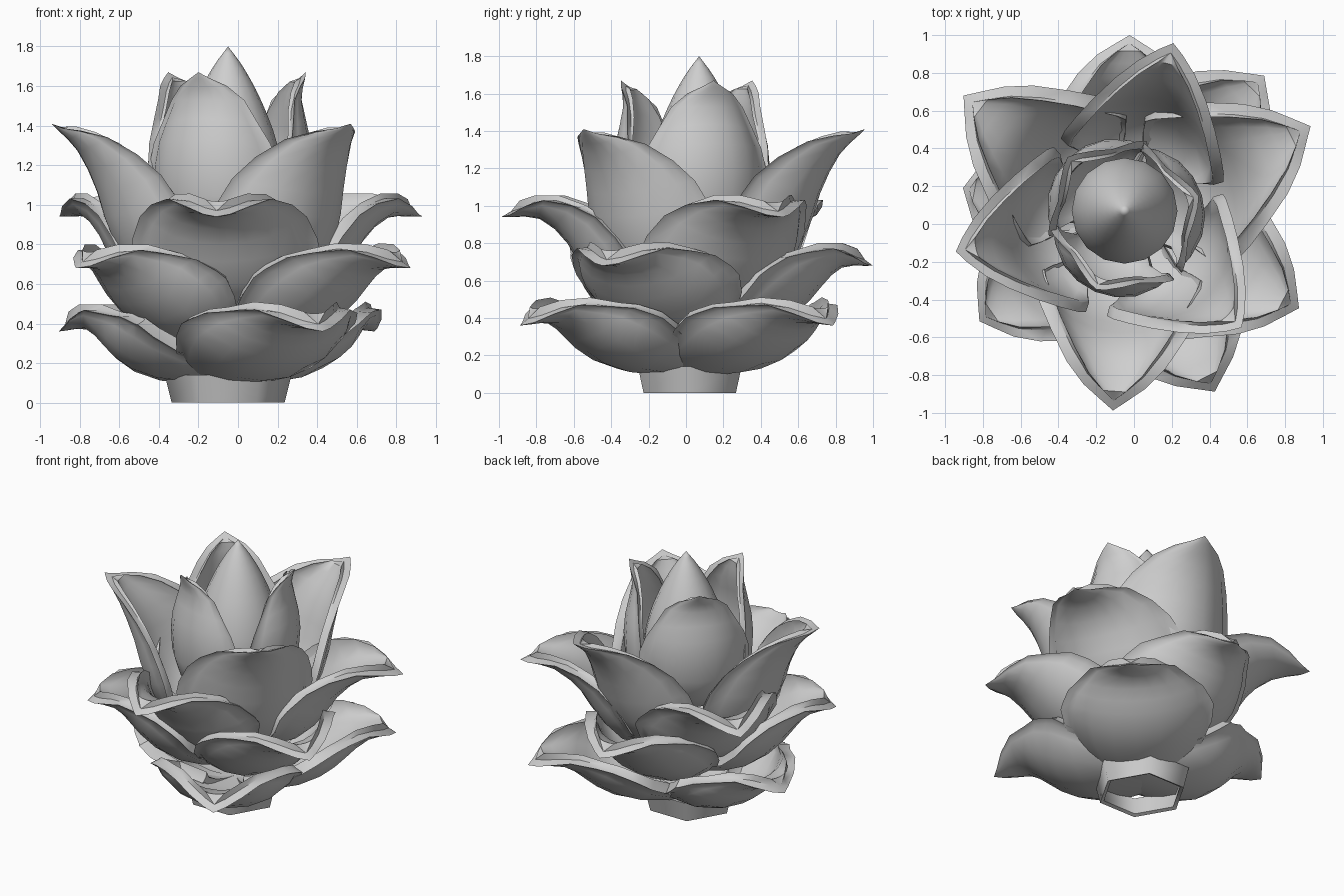
import bpy, bmesh, math
from mathutils import Vector

if "Cube" in bpy.data.objects:
    bpy.data.objects.remove(bpy.data.objects["Cube"])

CENTRE = Vector((-0.04, 0.03, 0))
grey = bpy.data.materials.new("grey")
grey.diffuse_color = (0.62, 0.62, 0.62, 1)
grey.use_nodes = True
grey.node_tree.nodes["Principled BSDF"].inputs["Base Color"].default_value = grey.diffuse_color


def finish(bm, name, angle=50):
    bmesh.ops.remove_doubles(bm, verts=bm.verts, dist=0.0005)
    bmesh.ops.recalc_face_normals(bm, faces=bm.faces)
    me = bpy.data.meshes.new(name)
    bm.to_mesh(me)
    bm.free()
    me.materials.append(grey)
    ob = bpy.data.objects.new(name, me)
    ob.location = CENTRE
    bpy.context.collection.objects.link(ob)
    bpy.ops.object.select_all(action='DESELECT')
    ob.select_set(True)
    bpy.context.view_layer.objects.active = ob
    bpy.ops.object.shade_smooth_by_angle(angle=math.radians(angle))
    return ob


def spline(pts, t):
    """Catmull-Rom curve through evenly spaced points."""
    n = len(pts) - 1
    i = min(int(t * n), n - 1)
    f = t * n - i
    b, c = Vector(pts[i]), Vector(pts[i + 1])
    a = Vector(pts[i - 1]) if i else 2 * b - c
    d = Vector(pts[i + 2]) if i + 2 <= n else 2 * c - b
    return 0.5 * (2 * b + (c - a) * f + (2 * a - 5 * b + 4 * c - d) * f * f
                  + (3 * b - a - 3 * c + d) * f ** 3)


US = [-1, -.92, -.8, -.5, -.25, 0, .25, .5, .8, .92, 1]
TS = [0, .12, .25, .37, .5, .6, .7, .8, .88, .95, 1]
PHI = math.radians(75)


def petal(name, spine, angle, reach, width, cup, base, rim):
    """Cupped pointed petal: outer shell with a flared edge, inner shell with a rolled rim."""
    scale = reach / spine[-1][0]
    pts = [(r * (1 + (scale - 1) * i / (len(spine) - 1)), z) for i, (r, z) in enumerate(spine)]
    ca, sa = math.cos(angle), math.sin(angle)
    # half width along the petal, from base to tip
    widths = [(0, base), (.2, .62 + base / 2), (.4, 1), (.6, .88), (.8, .55), (1, 0)]

    def point(t, u, f, lift, flare):
        p = spline(pts, t)
        tan = (spline(pts, min(t + .03, 1)) - spline(pts, max(t - .03, 0))).normalized()
        side = width * f * math.sin(u * PHI) / math.sin(PHI)
        deep = cup * width * f ** 1.6 * (1 - math.cos(u * PHI)) / (1 - math.cos(PHI))
        deep *= min(1, .75 + .6 * t)
        if flare:
            side, deep = side * 1.07, deep * .94
        r = p.x - tan.y * (deep + lift)
        z = p.y + tan.x * (deep + lift)
        return (r * ca - side * sa, r * sa + side * ca, z)

    bm = bmesh.new()
    outer, inner = [], []
    last = len(US) - 1
    for i, t in enumerate(TS):
        f = max(spline(widths, t).y, 0)
        outer.append([bm.verts.new(point(t, u, f, 0, abs(u) == 1)) for u in US])
        row = []
        for j, u in enumerate(US):
            ring = min(j, last - j, len(TS) - 1 - i)
            lift = rim * ((.4, 1)[ring] if ring < 2 else .65)
            row.append(bm.verts.new(point(t * .95, u, f * .96, lift, False)))
        inner.append(row)
    for grid in (outer, inner):
        for a, b in zip(grid, grid[1:]):
            for j in range(last):
                bm.faces.new((a[j], a[j + 1], b[j + 1], b[j]))
    # rim between the shells
    for i in range(len(TS) - 1):
        for j in (0, last):
            bm.faces.new((outer[i][j], outer[i + 1][j], inner[i + 1][j], inner[i][j]))
    for j in range(last):
        for i in (0, len(TS) - 1):
            bm.faces.new((outer[i][j], outer[i][j + 1], inner[i][j + 1], inner[i][j]))
    finish(bm, name)


# Layers: spine (radius, height), half width, cup depth, base width, rim height,
# then (angle, reach) of each petal
LAYERS = {
    "bottom_petal": ([(0, .1), (.3, .1), (.54, .17), (.68, .28), (.8, .37), (.98, .36)],
                     .46, .62, .6, .08, [(46, 1.05), (-63, 1.03), (169.5, .88)]),
    "lower_petal": ([(.05, .28), (.33, .3), (.56, .42), (.7, .57), (.81, .67), (.98, .68)],
                    .46, .66, .55, .08, [(89, .97), (-27.5, 1.03), (215, .95)]),
    "middle_petal": ([(.08, .44), (.36, .46), (.56, .62), (.67, .8), (.82, .93), (1.03, .94)],
                     .45, .66, .4, .075, [(26.6, 1.09), (266, 1.02), (143, 1.08)]),
    "upper_petal": ([(.12, .48), (.42, .56), (.6, .81), (.68, 1.06), (.78, 1.27), (.92, 1.41)],
                    .42, .82, .4, .055, [(75, .96), (-43.5, .84), (191, .92)]),
    "inner_petal": ([(.1, .72), (.33, .85), (.42, 1.08), (.42, 1.33), (.38, 1.53), (.42, 1.67)],
                    .34, .7, .4, .045, [(134, .45), (17, .4), (247, .41)]),
}
for name, (spine, width, cup, base, rim, places) in LAYERS.items():
    for k, (deg, reach) in enumerate(places):
        petal(f"{name}_{k + 1}", spine, math.radians(deg), reach, width, cup, base, rim)


def lathe(name, profile, sides, offset=(0, 0), angle=40):
    bm = bmesh.new()
    rings = [[bm.verts.new((r * math.cos(math.tau * k / sides) + offset[0],
                            r * math.sin(math.tau * k / sides) + offset[1], z))
              for k in range(sides)] for r, z in profile]
    for a, b in zip(rings, rings[1:]):
        for k in range(sides):
            m = (k + 1) % sides
            bm.faces.new((a[k], a[m], b[m], b[k]))
    finish(bm, name, angle)


# Pointed bud in the middle
bud = [(0, .7), (.2, .8), (.28, 1.05), (.25, 1.3), (.17, 1.52), (.08, 1.69), (0, 1.8)]
lathe("bud", [spline(bud, i / 18) for i in range(19)], 16, (-.01, .04))

# Open six-sided stem
lathe("stem", [(.29, .14), (.26, .01), (.285, 0), (.32, .14), (.29, .14)], 6, (-.01, -.01), 65)
